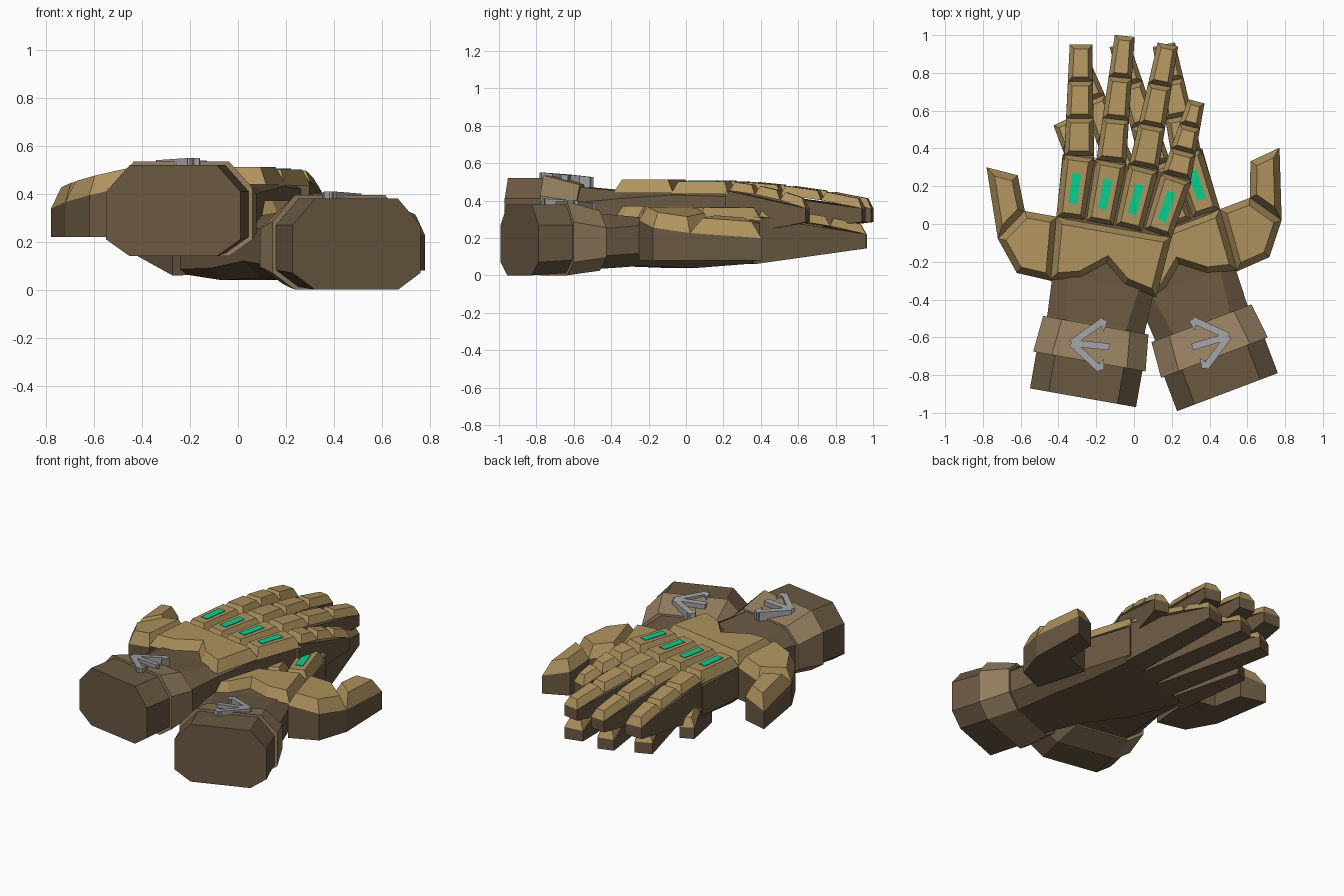
import bpy, bmesh, math
from mathutils import Vector

if "Cube" in bpy.data.objects:
    bpy.data.objects.remove(bpy.data.objects["Cube"], do_unlink=True)


def material(name, rgb):
    m = bpy.data.materials.new(name)
    m.use_nodes = True
    col = tuple((c / 255) ** 2.2 for c in rgb) + (1,)
    m.diffuse_color = col
    m.node_tree.nodes["Principled BSDF"].inputs["Base Color"].default_value = col
    return m


BROWN = material("dark brown leather", (106, 89, 68))
TAN = material("tan armour", (174, 146, 95))
STRAP = material("light brown strap", (147, 126, 96))
GREY = material("grey metal", (160, 160, 163))
GREEN = material("green inlay", (18, 205, 142))


def inset(pts, d):
    """Mitred inward offset of a counter-clockwise outline."""
    out = []
    for i, p in enumerate(pts):
        e1 = (p - pts[i - 1]).normalized()
        e2 = (pts[(i + 1) % len(pts)] - p).normalized()
        n1, n2 = Vector((-e1.y, e1.x)), Vector((-e2.y, e2.x))
        out.append(p + (n1 + n2) * d / (1 + n1.dot(n2)))
    return out


class Glove:
    """One glove; side = -1 mirrors it. The forearm axis is local +y."""

    def __init__(self, prefix, side, location, angle):
        self.prefix, self.side = prefix, side
        self.location, self.angle = location, math.radians(angle)

    def loft(self, name, rings, mat):
        bm = bmesh.new()
        vs = [[bm.verts.new((x * self.side, y, z)) for x, y, z in r] for r in rings]
        n = len(vs[0])
        for a, b in zip(vs, vs[1:]):
            for i in range(n):
                j = (i + 1) % n
                bm.faces.new((a[i], a[j], b[j], b[i]))
        bm.faces.new(vs[0])
        bm.faces.new(vs[-1])
        bmesh.ops.recalc_face_normals(bm, faces=bm.faces)
        me = bpy.data.meshes.new(name)
        bm.to_mesh(me)
        bm.free()
        me.materials.append(mat)
        ob = bpy.data.objects.new(self.prefix + "_" + name, me)
        ob.location, ob.rotation_euler.z = self.location, self.angle
        bpy.context.collection.objects.link(ob)

    def slab(self, name, outline, low, high, mat, bevel=0.0):
        """Outline raised from low to high (numbers or functions of x, y)."""
        pts = [Vector(p) for p in outline]
        area = sum(pts[i - 1].cross(p) for i, p in enumerate(pts))
        if area < 0:
            pts.reverse()
        top = inset(pts, bevel) if bevel else pts
        val = lambda f, p: f(p.x, p.y) if callable(f) else f
        self.loft(name, [[(p.x, p.y, val(low, p)) for p in pts],
                         [(p.x, p.y, val(high, p)) for p in top]], mat)

    def bar(self, name, a, b, wa, wb, low, high, mat, bevel=0.0):
        """Tapered strip of half widths wa and wb between two points."""
        a, b = Vector(a), Vector(b)
        d = (b - a).normalized()
        n = Vector((-d.y, d.x))
        self.slab(name, [a + n * wa, a - n * wa, b - n * wb, b + n * wb],
                  low, high, mat, bevel)


def section(y, w, z0, z1, cx, top, bottom):
    """Chamfered rectangular ring across the forearm."""
    half = [(w - cx, z1), (w, z1 - top), (w, z0 + bottom), (w - cx, z0)]
    ring = half + [(-x, z) for x, z in reversed(half)]
    return [(x, y, z) for x, z in ring]


def build(g):
    # Cuff, wrist and palm
    g.loft("cuff_and_palm", [
        section(0, .285, 0, .38, .10, .11, .07),
        section(.2, .285, .012, .38, .10, .11, .07),
        section(.4, .262, .035, .33, .10, .08, .07),
        section(.62, .272, .05, .31, .08, .04, .07),
        section(.92, .305, .04, .31, .05, .02, .05),
        section(1.25, .33, .065, .30, .03, .02, .02)], BROWN)
    g.loft("strap", [
        section(.195, .302, 0, .395, .10, .11, .07),
        section(.39, .283, .025, .345, .10, .09, .07)], STRAP)

    # Clasp on the strap
    clasp_top = lambda x, y: .41 - .09 * (y - .16)
    hub, ends = (-.11, .275), [(.037, .423), (.063, .163), (.09, .29)]
    for i, end in enumerate(ends):
        g.bar("clasp_bar_%d" % i, hub, end, .018, .018, .33, clasp_top, GREY)
    for i, (x, y) in enumerate(ends[:2]):
        s = 1 if i == 0 else -1
        g.slab("clasp_hook_%d" % i, [(x + .02, y), (x - .03, y + .01 * s),
               (x + .01, y - .06 * s)], .33, clasp_top, GREY)

    # Plate on the back of the hand, with a notched rear edge
    g.slab("hand_plate", [(-.305, .92), (-.28, .585), (-.12, .625), (0, .72),
                          (.11, .63), (.29, .59), (.315, .92)],
           .30, .372, TAN, .035)

    # Thumb
    thumb_base = lambda x, y: .29 + .22 * (x + .3)
    thumb_top = lambda x, y: thumb_base(x, y) + .078
    root = [(-.27, .58), (-.46, .59), (-.59, .75), (-.475, .92), (-.30, .92)]
    tip = [(-.59, .75), (-.715, 1.113), (-.545, 1.10), (-.475, .92)]
    for name, outline in (("thumb_root", root), ("thumb_tip", tip)):
        g.slab(name, outline, .08, thumb_base, BROWN)
        g.slab(name + "_plate", outline, thumb_base, thumb_top, TAN, .035)

    # Fingers: knuckle start, finger start, tip, tip half width
    fingers = {
        "index": ((-.228, .92), (-.243, 1.26), (-.335, 1.84), .06),
        "middle": ((-.073, .92), (-.070, 1.26), (-.115, 1.925), .053),
        "ring": ((.082, .92), (.105, 1.26), (.118, 1.92), .055),
        "little": ((.237, .92), (.285, 1.24), (.318, 1.65), .045)}
    for name, (back, start, end, w) in fingers.items():
        part = lambda y: (y - start[1]) / (end[1] - start[1])
        bottom = lambda x, y: .065 + .08 * part(y)
        top = lambda x, y: .36 - .04 * part(y) - .054 * part(y) ** 2
        base = lambda x, y: top(x, y) - .048
        g.bar(name + "_knuckle", back, start, .078, .084, .295, .362, TAN, .03)
        mid = Vector(back).lerp(Vector(start), .48)
        d = (Vector(start) - Vector(back)).normalized() * .08
        g.bar(name + "_inlay", mid - d, mid + d, .024, .024, .358, .366, GREEN)

        a, b = Vector(start), Vector(end)
        width = lambda t: .078 + (w - .078) * t
        g.bar(name + "_finger", a.lerp(b, -.05), b, .08, w, bottom, base, BROWN)
        for i in range(3):
            t0, t1 = i / 3, (i + 1) / 3
            g.bar("%s_plate_%d" % (name, i), a.lerp(b, t0), a.lerp(b, t1),
                  width(t0), width(t1), base, top, TAN, .024)


# Two mirrored gloves, one resting across the other
build(Glove("upper", 1, (-.27, -.92, .14), -10))
build(Glove("lower", -1, (.495, -.89, 0), 20.7))
